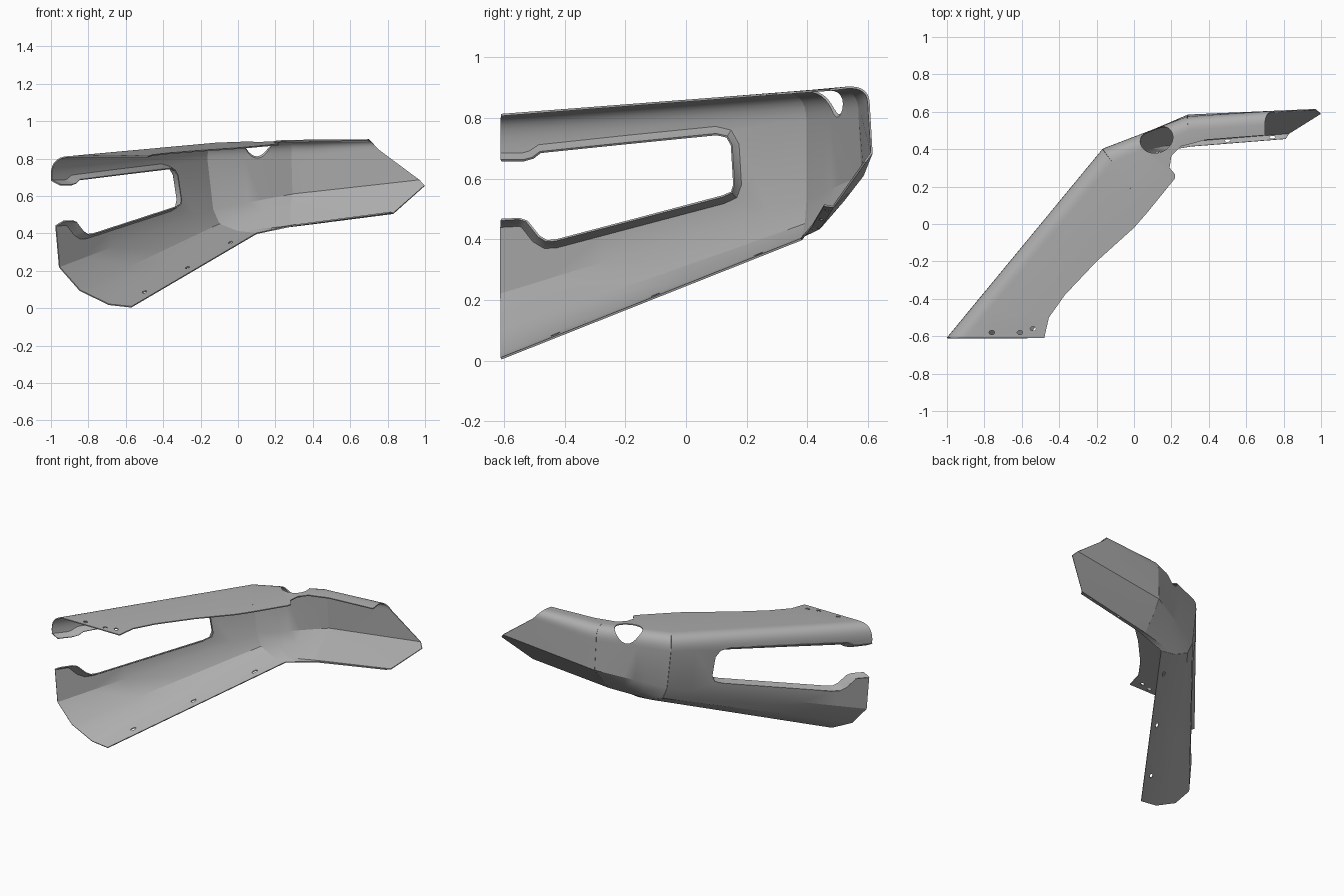
import bpy, bmesh, math
from mathutils import Vector, Matrix

cube = bpy.data.objects.get("Cube")
if cube:
    bpy.data.objects.remove(cube, do_unlink=True)

grey = bpy.data.materials.new("satin_grey")
grey.use_nodes = True
grey.diffuse_color = (0.42, 0.42, 0.42, 1)
grey.node_tree.nodes["Principled BSDF"].inputs["Base Color"].default_value = (0.42, 0.42, 0.42, 1)


def add_object(name, bm):
    mesh = bpy.data.meshes.new(name)
    bm.to_mesh(mesh)
    bm.free()
    mesh.materials.append(grey)
    obj = bpy.data.objects.new(name, mesh)
    bpy.context.collection.objects.link(obj)
    return obj


def activate(obj):
    bpy.ops.object.select_all(action='DESELECT')
    obj.select_set(True)
    bpy.context.view_layer.objects.active = obj


def loft(name, rows):
    """Skin a grid of points into a thin sheet."""
    bm = bmesh.new()
    grid = [[bm.verts.new(p) for p in row] for row in rows]
    for a, b in zip(grid, grid[1:]):
        for i in range(len(a) - 1):
            bm.faces.new((a[i], a[i + 1], b[i + 1], b[i]))
    obj = add_object(name, bm)
    mod = obj.modifiers.new("sheet", 'SOLIDIFY')
    mod.thickness, mod.offset = 0.007, 0
    activate(obj)
    bpy.ops.object.modifier_apply(modifier="sheet")
    return obj


def cut(obj, bm):
    """Subtract a closed shape from a panel."""
    bmesh.ops.recalc_face_normals(bm, faces=bm.faces[:])
    cutter = add_object("cutter", bm)
    cutter.hide_render = True
    mod = obj.modifiers.new("cut", 'BOOLEAN')
    mod.operation, mod.solver, mod.object = 'DIFFERENCE', 'EXACT', cutter
    activate(obj)
    bpy.ops.object.modifier_apply(modifier="cut")
    bpy.data.objects.remove(cutter, do_unlink=True)


def section(points, steps=7):
    """Profile: inner edge, flat end, corner, wall top, wall... with a rounded corner."""
    p = [Vector(q) for q in points]
    arc = []
    for i in range(steps + 1):
        t = i / steps
        arc.append(p[1] * (1 - t) ** 2 + p[2] * 2 * t * (1 - t) + p[3] * t * t)
    return [p[0]] + arc + p[4:]


def top_z(y):
    return min(0.81 + 0.0765 * (y + 0.61), 0.898)


def panel(name, start, end, inner):
    """Loft between two sections while the top flange follows an inner edge (t, x, y)."""
    rows = []
    for t, x, y in inner:
        row = [a.lerp(b, t) for a, b in zip(start, end)]
        row[0] = Vector((x, y, top_z(y)))
        rows.append(row)
    return loft(name, rows)


# Sections at the open end, the two seams and the tip
Y0 = -0.61
open_end = section([(-.48, Y0, .81), (-.90, Y0, .81), (-1, Y0, .81), (-.998, Y0, .71),
                    (-.955, Y0, .22), (-.845, Y0, .095), (-.69, Y0, .02), (-.57, Y0, .007)])
seam_one = section([(.07, .06, .861), (-.115, .33, .882), (-.17, .40, .885), (-.165, .40, .79),
                    (-.135, .40, .53), (-.10, .395, .45), (0, .385, .41), (.10, .38, .40)])
seam_two = section([(.31, .43, .89), (.29, .50, .897), (.285, .575, .90), (.285, .572, .81),
                    (.29, .582, .61), (.28, .52, .53), (.28, .44, .437), (.31, .415, .445)])
tip = section([(.70, .475, .898), (.70, .53, .90), (.70, .60, .905), (.75, .602, .85),
               (.97, .612, .685), (.997, .59, .655), (.83, .485, .507), (.81, .455, .512)])

# Panels
side_panel = panel("side_panel", open_end, seam_one,
                   [(0, -.48, Y0), (.16, -.455, -.50), (.34, -.37, -.38),
                    (.61, -.20, -.20), (.88, 0, -.02), (1, .07, .06)])
corner_panel = panel("corner_panel", seam_one, seam_two,
                     [(0, .07, .06), (.32, .22, .245), (.38, .22, .265), (.45, .19, .30),
                      (.6, .20, .365), (.8, .25, .415), (1, .31, .43)])
end_panel = panel("end_panel", seam_two, tip, [(0, .31, .43), (.2, .38, .45), (1, .70, .475)])


# Side window: visible edge in (y, z), opened towards the free end
edge = [Vector(p) for p in [(-.61, .66), (-.535, .66), (-.505, .668), (-.48, .687), (-.20, .716),
                            (.10, .746), (.135, .738), (.15, .71), (.158, .58), (.15, .555),
                            (.12, .542), (-.16, .468), (-.43, .397), (-.46, .395), (-.485, .41),
                            (-.525, .46), (-.55, .468), (-.61, .465)]]


def offset(path, d):
    out = []
    for i, p in enumerate(path):
        if i in (0, len(path) - 1):
            side = Vector((0, 1 if i == 0 else -1))
        else:
            run = (path[i + 1] - path[i - 1]).normalized()
            side = Vector((-run.y, run.x))
        out.append(p + side * d)
    return out


def wall_point(p, depth):
    return Vector((-1 + .836 * (p.x - Y0) - .094 * (p.y - .70) + depth, p.x, p.y))


outline = offset(edge, 0.025)
hole = [Vector((-.75, outline[0].y))] + outline + [Vector((-.75, outline[-1].y))]
bm = bmesh.new()
face = bm.faces.new([bm.verts.new((-1.4, p.x, p.y)) for p in hole])
ext = bmesh.ops.extrude_face_region(bm, geom=[face])
bmesh.ops.translate(bm, vec=(1.6, 0, 0),
                    verts=[v for v in ext["geom"] if isinstance(v, bmesh.types.BMVert)])
cut(side_panel, bm)

# Rolled lip around the window
lip_rows = [(0.025, 0.0), (0.02, 0.008), (0.012, 0.022), (0.0, 0.045)]
window_lip = loft("window_lip", [[wall_point(p, depth) for p in offset(edge, d)]
                                 for d, depth in lip_rows])

# Rounded opening through the top corner
bm = bmesh.new()
bmesh.ops.create_uvsphere(bm, u_segments=32, v_segments=20, radius=1,
                          matrix=Matrix.Translation((.12, .455, .90))
                          @ Matrix.Rotation(.35, 4, 'Z') @ Matrix.Diagonal((.09, .075, .125, 1)))
cut(corner_panel, bm)


# Fastener slots
def slots(obj, spots, yaw, size):
    bm = bmesh.new()
    for spot in spots:
        bmesh.ops.create_cone(bm, cap_ends=True, segments=12, radius1=1, radius2=1, depth=1,
                              matrix=Matrix.Translation(spot) @ Matrix.Rotation(yaw, 4, 'Z')
                              @ Matrix.Diagonal((*size, 1)))
    cut(obj, bm)


slots(side_panel, [(-.50, -.43, .085), (-.27, -.10, .215), (-.04, .24, .35)],
      math.radians(56), (.018, .008, .08))
slots(side_panel, [(-.76, -.58, .81), (-.61, -.58, .81), (-.54, -.56, .81)], 0, (.015, .011, .08))
slots(end_panel, [(.50, .446, .47), (.74, .464, .50)], .08, (.016, .007, .06))

# Smooth the rolled corners, keep the creases
for obj in (side_panel, corner_panel, end_panel, window_lip):
    activate(obj)
    bpy.ops.object.shade_smooth_by_angle(angle=math.radians(24 if obj != window_lip else 40))
